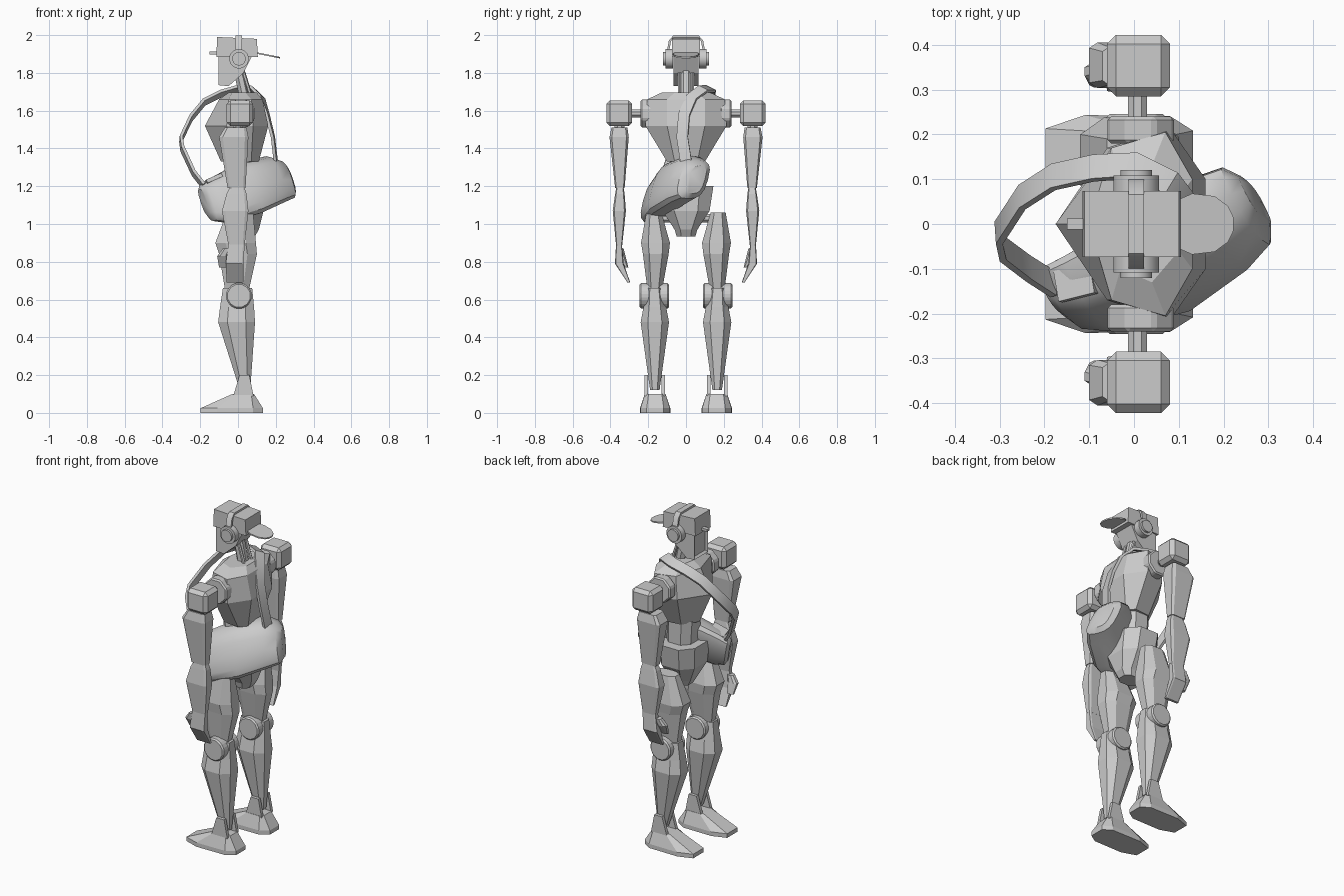
import bpy, bmesh, math
from mathutils import Vector as V

cube = bpy.data.objects.get("Cube")
if cube:
    bpy.data.objects.remove(cube)

grey = bpy.data.materials.new("plain_grey")
grey.use_nodes = True
GREY = (0.6, 0.6, 0.6, 1)
grey.diffuse_color = GREY
grey.node_tree.nodes["Principled BSDF"].inputs["Base Color"].default_value = GREY


def finish(name, bm, bevel=0, smooth=False):
    if bevel:
        bmesh.ops.bevel(bm, geom=bm.edges[:], offset=bevel, segments=1, affect='EDGES')
    bmesh.ops.recalc_face_normals(bm, faces=bm.faces[:])
    mesh = bpy.data.meshes.new(name)
    bm.to_mesh(mesh)
    bm.free()
    ob = bpy.data.objects.new(name, mesh)
    bpy.context.collection.objects.link(ob)
    mesh.materials.append(grey)
    if smooth:
        bpy.context.view_layer.objects.active = ob
        ob.select_set(True)
        bpy.ops.object.shade_smooth_by_angle(angle=math.radians(35))
        ob.select_set(False)
    return ob


def skin(name, rings, **kw):
    """Closed skin through equal-sized rings of points."""
    bm = bmesh.new()
    rows = [[bm.verts.new(p) for p in r] for r in rings]
    n = len(rows[0])
    for a, b in zip(rows, rows[1:]):
        for i in range(n):
            j = (i + 1) % n
            bm.faces.new((a[i], a[j], b[j], b[i]))
    bm.faces.new(rows[0])
    bm.faces.new(rows[-1])
    return finish(name, bm, **kw)


def loft(name, sections, cy=0, **kw):
    """Sections (z, half outline), mirrored in y about cy."""
    rings = []
    for z, half in sections:
        ring = [(x, cy + y, z) for x, y in half]
        ring += [(x, cy - y, z) for x, y in reversed(half) if y > 0]
        rings.append(ring)
    return skin(name, rings, **kw)


def limb(name, s, sections, cut=0.25):
    """Eight-sided limb from sections (z, x0, x1, y0, y1) on side s."""
    rings = []
    for z, x0, x1, y0, y1 in sections:
        c, d = (x1 - x0) * cut, (y1 - y0) * cut
        pts = [(x0, y0 + d), (x0, y1 - d), (x0 + c, y1), (x1 - c, y1),
               (x1, y1 - d), (x1, y0 + d), (x1 - c, y0), (x0 + c, y0)]
        rings.append([(x, s * y, z) for x, y in pts])
    return skin(name, rings)


def box(name, x0, x1, y0, y1, z0, z1, bevel=0):
    ring = [(x0, y0), (x1, y0), (x1, y1), (x0, y1)]
    return skin(name, [[(x, y, z) for x, y in ring] for z in (z0, z1)], bevel=bevel)


def prism(name, profile, y0, y1):
    return skin(name, [[(x, y, z) for x, z in profile] for y in (y0, y1)])


def rod(name, a, b, r, n=12, **kw):
    a, b = V(a), V(b)
    q = (b - a).to_track_quat('Z', 'Y')
    circle = [q @ V((r * math.cos(t), r * math.sin(t), 0))
              for t in (math.tau * (i + 0.5) / n for i in range(n))]
    return skin(name, [[p + c for c in circle] for p in (a, b)], **kw)


def ribbon(name, path, centre, width, thick):
    """Flat band along a path, facing away from centre."""
    path = [V(p) for p in path]
    rings = []
    for i, p in enumerate(path):
        t = (path[min(i + 1, len(path) - 1)] - path[max(i - 1, 0)]).normalized()
        side = t.cross(p - V(centre)).normalized()
        out = side.cross(t) * thick / 2
        side *= width / 2
        rings.append([p + side + out, p - side + out, p - side - out, p + side - out])
    return skin(name, rings, smooth=True)


# Head, face with recessed panel, and backward cap
face = prism("face", [(-.103, 1.89), (-.103, 1.735), (-.05, 1.73), (.03, 1.8), (.075, 1.89)], -.065, .065)
bm = bmesh.new()
bm.from_mesh(face.data)
front = [f for f in bm.faces if f.normal.x < -.9]
bmesh.ops.inset_region(bm, faces=front, thickness=.016, depth=-.012)
bm.to_mesh(face.data)
bm.free()
prism("cap", [(-.115, 1.885), (-.11, 1.99), (.1, 1.98), (.105, 1.885)], -.074, .074)
brim = [(.1, .055), (.13, .068), (.18, .062), (.21, .04), (.222, .015)]
skin("cap_brim", [[(x, k * y, 1.925 - .2 * x + dz) for k in (1, -1)
                   for x, y in brim[::k]] for dz in (-.004, .004)])
box("brow_clip", -.15, -.11, -.012, .012, 1.897, 1.912)
ribbon("headphone_band", [(.005, -.098, 1.9), (.005, -.085, 1.97), (.005, -.065, 1.993),
                          (.005, .065, 1.993), (.005, .085, 1.97), (.005, .098, 1.9)],
       (.005, 0, 1.88), .034, .012)
rod("neck", (.005, 0, 1.82), (.04, 0, 1.66), .032, 8)
for y in (-.035, .035):
    rod("neck_hose", (.03, y, 1.8), (.07, y, 1.67), .01, 6)

# Torso, waist and pelvis
loft("torso", [
    (1.33, [(-.09, 0), (-.03, .09), (.07, .1), (.11, .06)]),
    (1.52, [(-.175, 0), (-.06, .17), (.08, .215), (.16, .1)]),
    (1.66, [(-.1, 0), (-.05, .17), (.07, .205), (.13, .1)]),
    (1.695, [(-.05, 0), (-.03, .1), (.04, .13), (.1, .06)])])
limb("waist", 1, [(1.18, -.06, .1, -.085, .085), (1.34, -.07, .1, -.085, .085)])
limb("pelvis", 1, [(.935, -.03, .09, -.05, .05), (.97, -.05, .11, -.06, .06),
                   (1.07, -.1, .135, -.125, .125), (1.2, -.11, .13, -.145, .145)])

for s, side in ((1, "right_"), (-1, "left_")):
    # Headphone cups
    rod(side + "ear_cup", (.005, s * .07, 1.875), (.005, s * .108, 1.875), .052, 16, smooth=True)
    rod(side + "ear_pad", (.005, s * .1, 1.875), (.005, s * .121, 1.875), .036, 16, smooth=True)
    # Shoulder joint
    rod(side + "shoulder_disc", (.015, s * .18, 1.585), (.015, s * .24, 1.585), .08, 8, bevel=.008)
    rod(side + "shoulder_axle", (.008, s * .23, 1.585), (.008, s * .3, 1.585), .023, 8)
    y0, y1 = sorted((s * .285, s * .422))
    box(side + "shoulder_block", -.06, .08, y0, y1, 1.518, 1.655, bevel=.02)
    # Arm and hand
    rod(side + "arm_peg", (0, s * .352, 1.48), (0, s * .352, 1.53), .03, 8)
    limb(side + "upper_arm", s, [(1.51, -.07, .045, .31, .395), (1.46, -.1, .055, .303, .405),
                                 (1.19, -.055, .04, .325, .375)], .12)
    limb(side + "forearm", s, [(1.19, -.045, .035, .33, .37), (1.16, -.06, .045, .325, .375),
                               (1.07, -.085, .055, .318, .388), (.885, -.05, .035, .338, .37)], .12)
    limb(side + "hand", s, [(.9, -.05, .035, .34, .37), (.79, -.065, .03, .33, .376),
                            (.69, -.06, .03, .295, .31)], .1)
    limb(side + "thumb", s, [(.87, -.08, -.04, .33, .365), (.83, -.11, -.05, .32, .36),
                             (.77, -.1, -.06, .305, .325)])
    # Leg
    rod(side + "hip_axle", (.02, s * .04, 1.03), (.02, s * .16, 1.03), .025, 8)
    limb(side + "thigh", s, [(1.06, -.06, .08, .13, .21), (.9, -.12, .095, .085, .238),
                             (.84, -.1, .1, .092, .228), (.66, -.07, .06, .125, .205)])
    rod(side + "knee", (.005, s * .09, .62), (.005, s * .245, .62), .07, 12, bevel=.008)
    limb(side + "shin", s, [(.66, -.08, .075, .12, .215), (.56, -.095, .085, .105, .225),
                            (.48, -.105, .09, .09, .24), (.12, .01, .065, .14, .19)])
    # Ankle plates and foot
    for y in (.11, .2):
        prism(side + "ankle_plate", [(-.025, .09), (.008, .2), (.06, .2), (.082, .09)], s * y, s * (y + .02))
    sole = [(-.198, .05), (-.11, .08), (.08, .078), (.132, .045)]
    loft(side + "foot", [(0, sole), (.025, sole),
                         (.1, [(-.03, .04), (-.015, .055), (.07, .055), (.085, .035)])], s * .163)

# Slung bag: rounded sections (x, y, z, half depth, half height) along a tilted axis
across, up = V((.44, -.9, 0)), V((-.3, .25, .92)).normalized()
rings = []
for x, y, z, a, b in [(-.18, -.165, 1.115, .04, .075), (-.16, -.165, 1.112, .065, .105),
                      (-.1, -.155, 1.125, .08, .13), (.06, -.09, 1.19, .1, .15),
                      (.19, 0, 1.235, .1, .135), (.25, .04, 1.235, .085, .11),
                      (.27, .055, 1.235, .05, .08)]:
    ring = []
    for i in range(16):
        t = math.tau * i / 16
        c, d = math.cos(t), math.sin(t)
        ring.append(V((x, y, z)) + across * a * math.copysign(abs(c) ** .7, c)
                    + up * b * math.copysign(abs(d) ** .7, d))
    rings.append(ring)
skin("bag", rings, smooth=True)
ribbon("bag_tab", [(-.17, -.14, 1.22), (-.09, -.12, 1.255)], (-.1, -.15, 1.1), .07, .02)

# Strap over the shoulder and loose in front
ribbon("bag_strap", [
    (.2, .0, 1.33), (.185, -.02, 1.46), (.155, -.01, 1.58), (.125, .03, 1.67), (.08, .09, 1.715),
    (0, .13, 1.715), (-.09, .125, 1.69), (-.18, .105, 1.645), (-.25, .06, 1.56),
    (-.302, -.02, 1.45), (-.295, -.055, 1.4), (-.235, -.1, 1.27), (-.18, -.135, 1.2)],
    (0, 0, 1.45), .06, .016)
